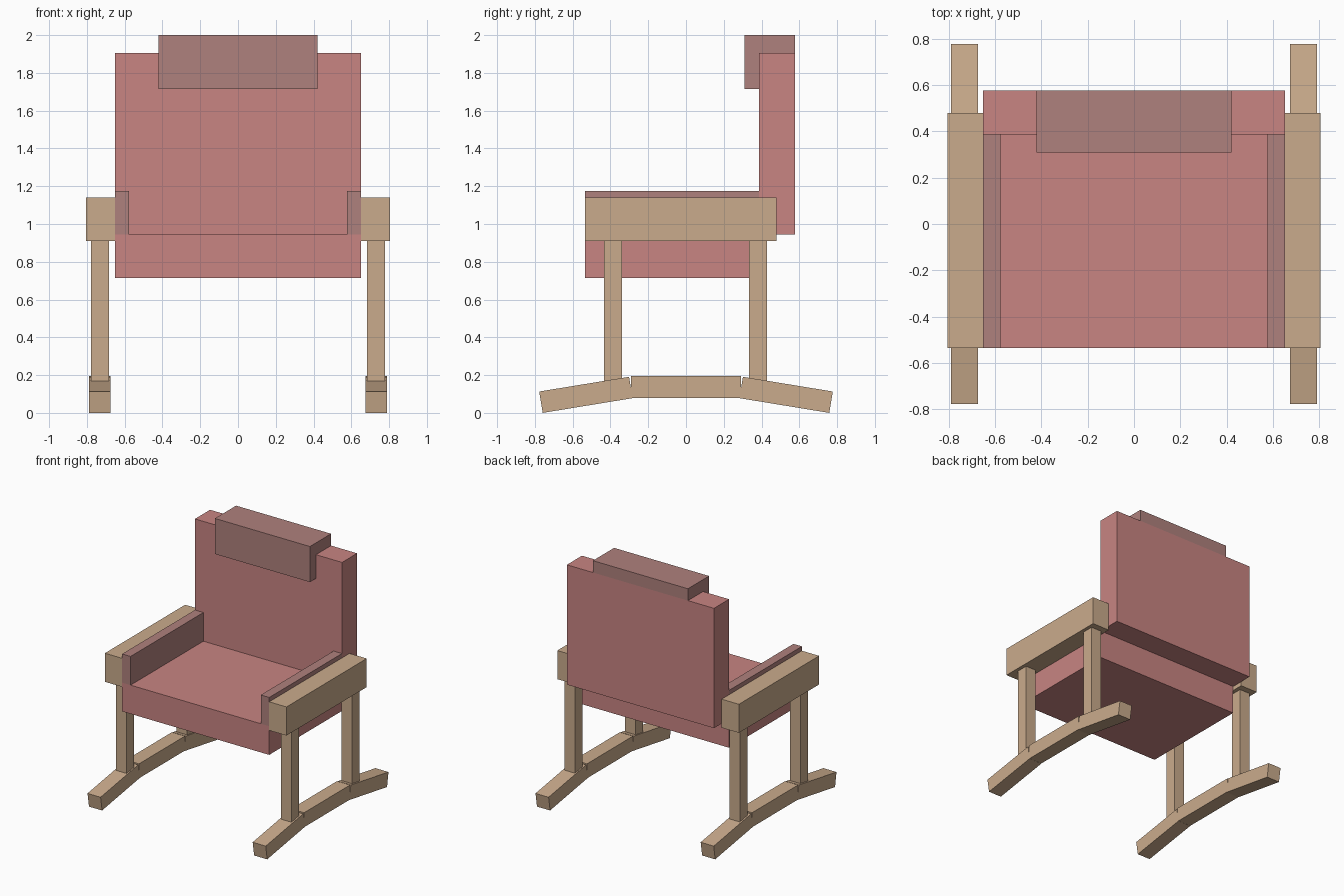
import bpy, math

if "Cube" in bpy.data.objects:
    bpy.data.objects.remove(bpy.data.objects["Cube"])


def material(name, rgb):
    m = bpy.data.materials.new(name)
    m.diffuse_color = (*rgb, 1)
    m.use_nodes = True
    m.node_tree.nodes["Principled BSDF"].inputs["Base Color"].default_value = m.diffuse_color
    return m


RED = material("red_fabric", (0.58, 0.232, 0.223))
MAUVE = material("mauve_fabric", (0.43, 0.22, 0.205))
WOOD = material("light_wood", (0.59, 0.407, 0.262))


def prism(name, profile, x0, x1, mat):
    """Extrude a (y, z) profile from x0 to x1."""
    n = len(profile)
    verts = [(x, y, z) for x in (x0, x1) for y, z in profile]
    faces = [tuple(range(n))[::-1], tuple(range(n, 2 * n))]
    faces += [(i, (i + 1) % n, n + (i + 1) % n, n + i) for i in range(n)]
    me = bpy.data.meshes.new(name)
    me.from_pydata(verts, [], faces)
    me.materials.append(mat)
    ob = bpy.data.objects.new(name, me)
    bpy.context.collection.objects.link(ob)
    return ob


def box(name, x, y, z, mat):
    return prism(name, [(y[0], z[0]), (y[1], z[0]), (y[1], z[1]), (y[0], z[1])],
                 x[0], x[1], mat)


def tilted(cy, cz, length, thick, angle):
    """Corners of a rotated rectangle in the (y, z) plane."""
    c, s = math.cos(angle), math.sin(angle)
    return [(cy + a * length / 2 * c - b * thick / 2 * s,
             cz + a * length / 2 * s + b * thick / 2 * c)
            for a, b in ((-1, -1), (1, -1), (1, 1), (-1, 1))]


# Upholstery
box("seat", (-0.652, 0.652), (-0.536, 0.386), (0.715, 0.945), RED)
box("backrest", (-0.652, 0.652), (0.386, 0.577), (0.945, 1.905), RED)

# Headrest hooked over the top of the backrest
prism("headrest", [(0.309, 1.715), (0.386, 1.715), (0.386, 1.905),
                   (0.577, 1.905), (0.577, 2.0), (0.309, 2.0)],
      -0.421, 0.421, MAUVE)

for side, s in (("left", -1), ("right", 1)):
    def span(a, b):
        return tuple(sorted((s * a, s * b)))

    # Arm pad and wooden armrest
    box(f"{side}_arm_pad", span(0.577, 0.652), (-0.536, 0.386), (0.945, 1.175), MAUVE)
    box(f"{side}_armrest", span(0.652, 0.805), (-0.536, 0.48), (0.911, 1.14), WOOD)

    # Legs
    for end, y in (("front", (-0.433, -0.338)), ("back", (0.334, 0.429))):
        box(f"{side}_{end}_leg", span(0.684, 0.777), y, (0.14, 0.911), WOOD)

    # Three-piece runner with drooping ends
    rx = span(0.674, 0.79)
    box(f"{side}_runner_middle", rx, (-0.291, 0.291), (0.079, 0.195), WOOD)
    for end, e in (("front", -1), ("back", 1)):
        prism(f"{side}_runner_{end}",
              tilted(e * 0.530, 0.0955, 0.482, 0.1145, -e * math.radians(9.3)),
              rx[0], rx[1], WOOD)
